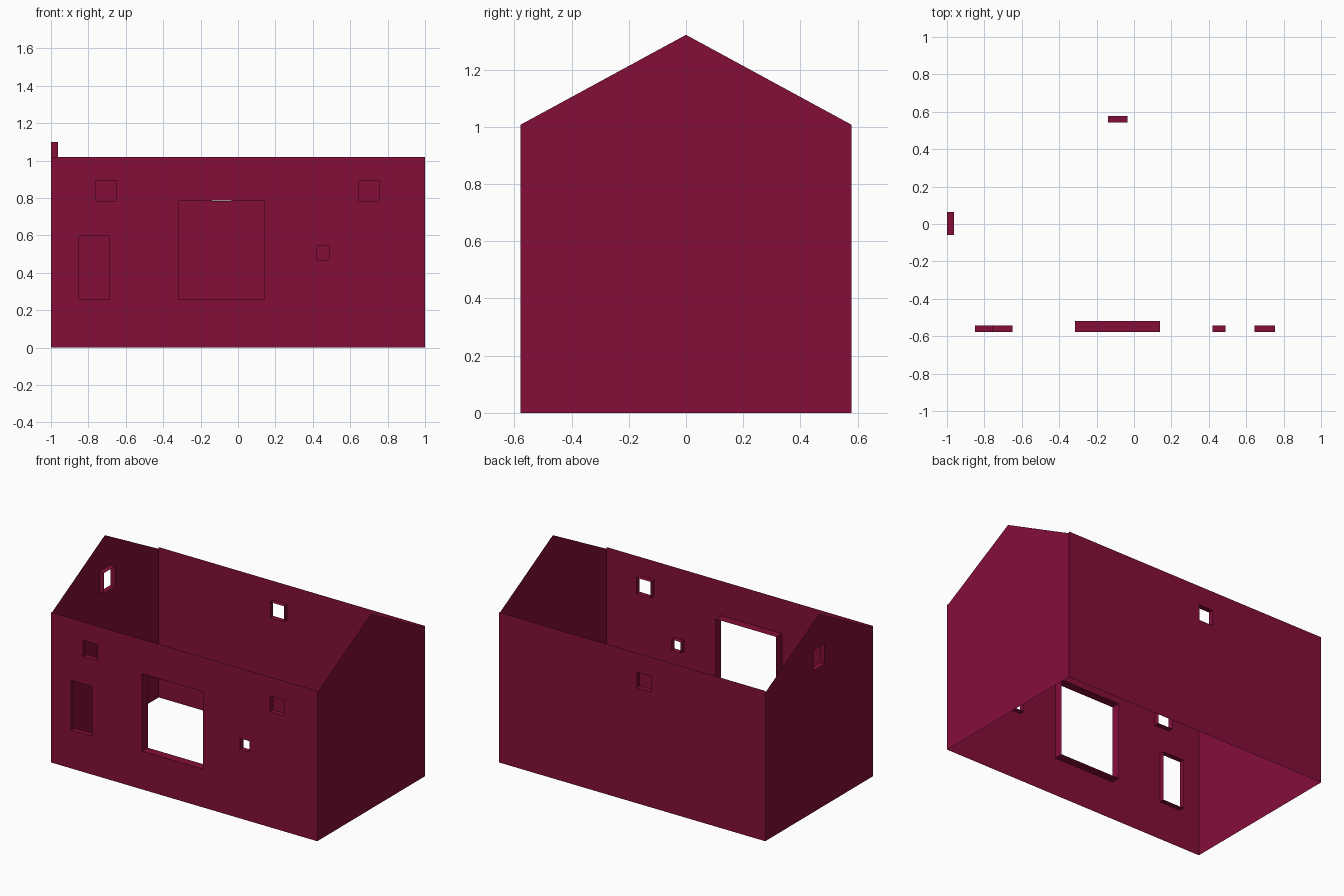
import bpy, bmesh
from mathutils import Vector

if "Cube" in bpy.data.objects:
    bpy.data.objects.remove(bpy.data.objects["Cube"])

HALF_L, HALF_W = 1.0, 0.578        # half length (x) and half width (y)
WALL_TOP, EAVE, APEX = 1.02, 1.008, 1.322

paint = bpy.data.materials.new("dark crimson")
paint.diffuse_color = (0.231, 0.0044, 0.042, 1)
paint.use_nodes = True
paint.node_tree.nodes["Principled BSDF"].inputs["Base Color"].default_value = paint.diffuse_color


def make_wall(name, outline, holes, place, outward):
    """Thin wall from a (u, z) outline; each hole (u0, u1, z0, z1, depth)
    gets a four-sided reveal running inwards."""
    bm = bmesh.new()
    outward = Vector(outward)

    def loop(points):
        vs = [bm.verts.new(place(u, z)) for u, z in points]
        return vs, [bm.edges.new((vs[i - 1], vs[i])) for i in range(len(vs))]

    edges = loop(outline)[1]
    rims = []
    for u0, u1, z0, z1, depth in holes:
        vs, es = loop([(u0, z0), (u1, z0), (u1, z1), (u0, z1)])
        edges += es
        rims.append((vs, depth))

    # wall sheet around the openings
    bmesh.ops.triangle_fill(bm, edges=edges, use_beauty=True, normal=outward)
    for f in bm.faces:
        f.normal_update()
        if f.normal.dot(outward) < 0:
            f.normal_flip()

    # reveals, facing the middle of each opening
    for vs, depth in rims:
        inner = [bm.verts.new(v.co - outward * depth) for v in vs]
        centre = sum((v.co for v in vs + inner), Vector()) / 8
        for i in range(4):
            f = bm.faces.new((vs[i - 1], vs[i], inner[i], inner[i - 1]))
            f.normal_update()
            if f.normal.dot(centre - f.calc_center_median()) < 0:
                f.normal_flip()

    mesh = bpy.data.meshes.new(name)
    bm.to_mesh(mesh)
    bm.free()
    mesh.materials.append(paint)
    bpy.context.collection.objects.link(bpy.data.objects.new(name, mesh))


long_side = [(-HALF_L, 0), (HALF_L, 0), (HALF_L, WALL_TOP), (-HALF_L, WALL_TOP)]
gable = [(-HALF_W, 0), (HALF_W, 0), (HALF_W, EAVE), (0, APEX), (-HALF_W, EAVE)]

front_holes = [
    (-0.315, 0.14, 0.26, 0.785, 0.06),     # large opening
    (-0.85, -0.69, 0.26, 0.598, 0.035),    # tall window
    (-0.76, -0.65, 0.783, 0.892, 0.035),   # upper left window
    (0.645, 0.755, 0.783, 0.892, 0.035),   # upper right window
    (0.42, 0.49, 0.468, 0.543, 0.035),     # tiny window
]
back_holes = [(-0.14, -0.035, 0.783, 0.89, 0.035)]
left_holes = [(-0.06, 0.063, 0.96, 1.098, 0.037)]

make_wall("front_wall", long_side, front_holes, lambda u, z: (u, -HALF_W, z), (0, -1, 0))
make_wall("back_wall", long_side, back_holes, lambda u, z: (u, HALF_W, z), (0, 1, 0))
make_wall("left_gable", gable, left_holes, lambda u, z: (-HALF_L, u, z), (-1, 0, 0))
make_wall("right_gable", gable, [], lambda u, z: (HALF_L, u, z), (1, 0, 0))
